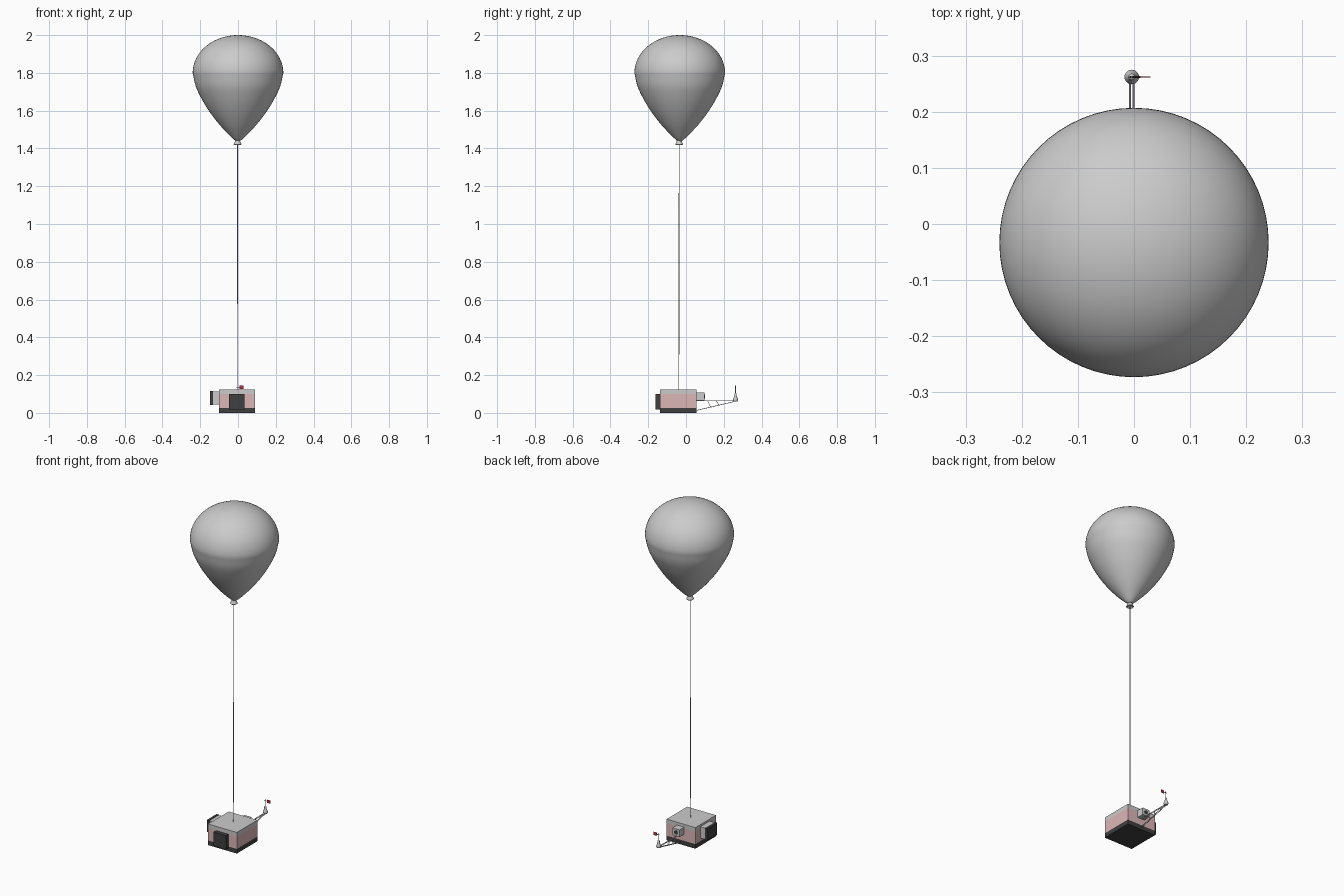
import bpy, bmesh, math
from mathutils import Vector

if "Cube" in bpy.data.objects:
    bpy.data.objects.remove(bpy.data.objects["Cube"])


def material(name, rgb):
    m = bpy.data.materials.new(name)
    m.diffuse_color = (*rgb, 1)
    m.use_nodes = True
    m.node_tree.nodes["Principled BSDF"].inputs["Base Color"].default_value = m.diffuse_color
    return m


PINK = material("pink_foam", (0.72, 0.47, 0.47))
DARK = material("dark_plate", (0.05, 0.05, 0.05))
RED = material("red_vane", (0.5, 0.03, 0.05))


def make(name, bm, mat=None, smooth=False):
    bmesh.ops.recalc_face_normals(bm, faces=bm.faces)
    mesh = bpy.data.meshes.new(name)
    bm.to_mesh(mesh)
    bm.free()
    ob = bpy.data.objects.new(name, mesh)
    bpy.context.collection.objects.link(ob)
    if mat:
        mesh.materials.append(mat)
    if smooth:
        bpy.ops.object.select_all(action='DESELECT')
        ob.select_set(True)
        bpy.context.view_layer.objects.active = ob
        bpy.ops.object.shade_smooth_by_angle(angle=math.radians(40))
    return ob


def box(name, lo, hi, mat=None):
    bm = bmesh.new()
    bmesh.ops.create_cube(bm, size=1)
    lo, hi = Vector(lo), Vector(hi)
    for v in bm.verts:
        v.co = (lo + hi) / 2 + v.co * (hi - lo)
    return make(name, bm, mat)


def rod(name, a, b, r, mat=None, sides=10):
    a, b = Vector(a), Vector(b)
    bm = bmesh.new()
    bmesh.ops.create_cone(bm, cap_ends=True, segments=sides, radius1=r, radius2=r, depth=(b - a).length)
    rot = (b - a).to_track_quat('Z', 'Y')
    for v in bm.verts:
        v.co = (a + b) / 2 + rot @ v.co
    return make(name, bm, mat, True)


def lathe(name, profile, cx, cy, sides=32, mat=None):
    bm = bmesh.new()
    vs = [bm.verts.new((cx + r, cy, z)) for r, z in profile]
    es = [bm.edges.new(p) for p in zip(vs, vs[1:])]
    bmesh.ops.spin(bm, geom=vs + es, cent=(cx, cy, 0), axis=(0, 0, 1),
                   angle=2 * math.pi, steps=sides)
    bmesh.ops.remove_doubles(bm, verts=bm.verts, dist=1e-5)
    return make(name, bm, mat, True)


def spline(pts, n=6):
    # Catmull-Rom through the profile points
    p = [Vector(q) for q in pts]
    p = [2 * p[0] - p[1]] + p + [2 * p[-1] - p[-2]]
    out = []
    for a, b, c, d in zip(p, p[1:], p[2:], p[3:]):
        for i in range(n):
            t = i / n
            out.append(0.5 * (2 * b + (c - a) * t + (2 * a - 5 * b + 4 * c - d) * t * t
                              + (3 * b - a - 3 * c + d) * t ** 3))
    return [tuple(q) for q in out + [p[-2]]]


# Balloon: rounded crown above a tapering lower half
BY = -0.033
lower = spline([(0.0, 1.441), (0.02, 1.446), (0.075, 1.50), (0.118, 1.55), (0.158, 1.605),
                (0.194, 1.665), (0.224, 1.73), (0.24, 1.80)])
crown = [(0.24 * math.cos(a), 1.80 + 0.2 * math.sin(a))
         for a in (math.pi / 2 * i / 20 for i in range(1, 20))] + [(0, 2.0)]
lathe("balloon", lower + crown, 0, BY, 64)

# Neck under the balloon and the string
lathe("balloon_neck", [(0, 1.446), (0.012, 1.446), (0.014, 1.436), (0.021, 1.422),
                       (0.018, 1.419), (0.009, 1.425), (0, 1.43)], -0.002, -0.036, 24)
rod("string", (-0.004, -0.038, 0.12), (-0.002, -0.036, 1.432), 0.002)

# Payload box in stacked layers
X0, X1, Y0, Y1 = -0.1, 0.089, -0.138, 0.055
box("payload_base", (X0, Y0, 0.003), (X1, Y1, 0.027), DARK)
box("payload_body", (X0, Y0, 0.027), (X1, Y1, 0.1), PINK)
box("payload_lid", (X0, Y0, 0.1), (X1, Y1, 0.125))

# Front battery panel, side module with end plate
box("front_panel", (-0.047, -0.162, 0.018), (0.034, Y0, 0.1), DARK)
box("side_module", (-0.133, -0.078, 0.045), (X0, 0.008, 0.113))
box("side_plate", (-0.147, -0.08, 0.043), (-0.133, 0.01, 0.115), DARK)

# Rear camera housing with lens
box("camera_housing", (-0.026, Y1, 0.066), (0.021, 0.098, 0.108))
rod("camera_lens", (-0.0025, 0.095, 0.087), (-0.0025, 0.1, 0.087), 0.011, DARK, 20)

# Truss boom: paired top and bottom rails with struts
BX, TY = -0.004, 0.262


def bottom_z(y):
    return 0.013 + (y - Y1) / (0.255 - Y1) * 0.047


for side in (-1, 1):
    x = BX + side * 0.003
    rod("boom_top_rail", (x, Y1, 0.064), (x, 0.258, 0.064), 0.0016)
    rod("boom_bottom_rail", (x, Y1, 0.013), (x, 0.255, 0.06), 0.0016)
    for y in (0.115, 0.16):
        rod("boom_strut", (x, y, 0.064), (x, y + 0.015, bottom_z(y + 0.015)), 0.0012)

# Sensor pod and mast at the boom tip
lathe("sensor_pod", [(0, 0.06), (0.01, 0.061), (0.013, 0.067), (0.013, 0.073), (0.009, 0.082),
                     (0.006, 0.092), (0.006, 0.1), (0.003, 0.104), (0, 0.105)], BX, TY, 20)
rod("vane_mast", (BX, TY, 0.1), (BX, TY, 0.146), 0.0018)

# Wind vane with red tail
rod("vane_arm", (BX - 0.004, TY, 0.136), (0.012, TY, 0.136), 0.0015, DARK)
box("vane_tail", (0.009, TY - 0.0012, 0.127), (0.029, TY + 0.0012, 0.145), RED)

# Rest the lowest slab on the ground
for v in bpy.data.objects["payload_base"].data.vertices:
    v.co.z = max(0.0, v.co.z - 0.003) if v.co.z < 0.02 else v.co.z
